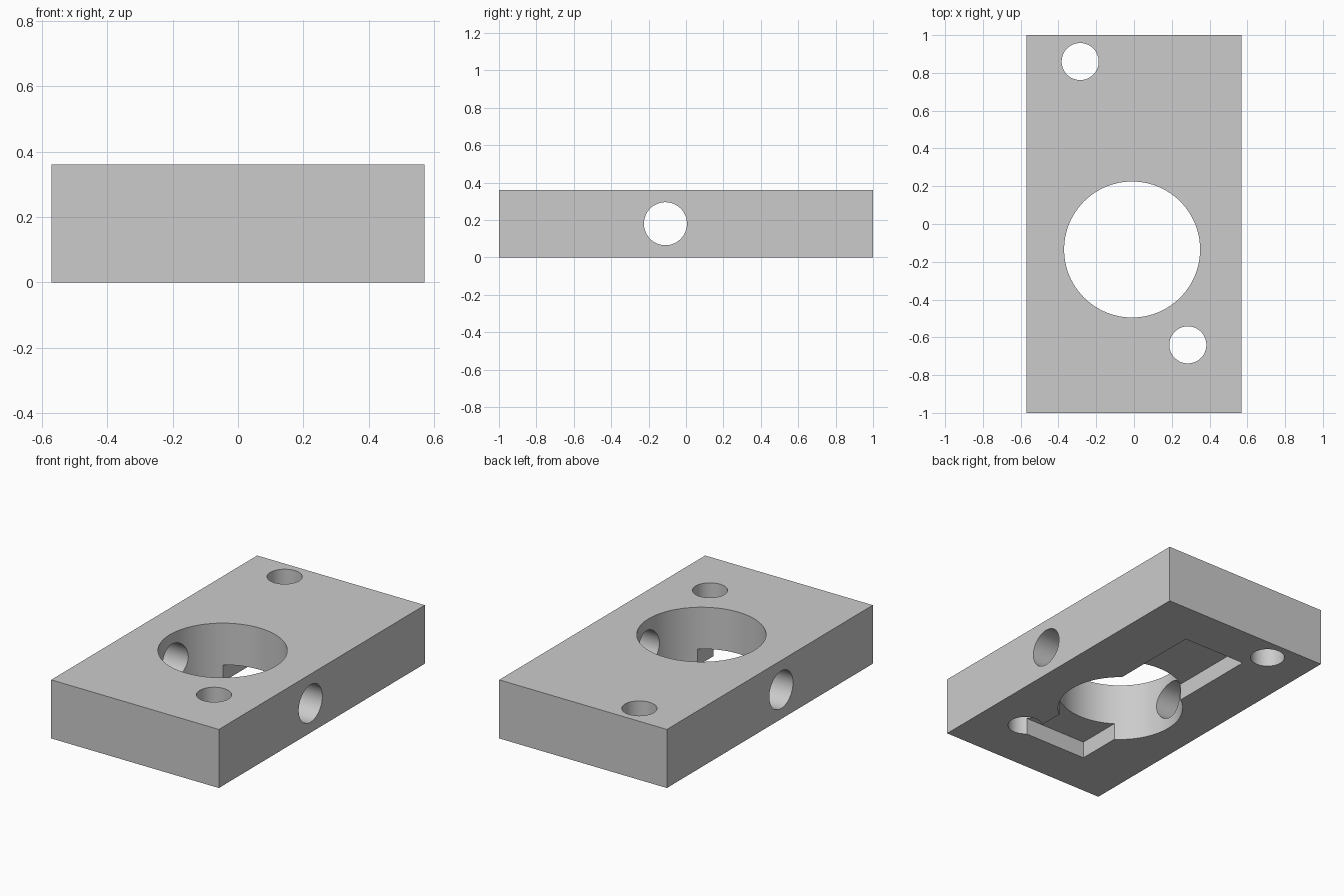
import bpy
import math

default = bpy.data.objects.get("Cube")
if default:
    bpy.data.objects.remove(default, do_unlink=True)

WIDTH, LENGTH, HEIGHT = 1.14, 2.0, 0.36

grey = bpy.data.materials.new("light grey")
grey.use_nodes = True
colour = (0.6, 0.6, 0.6, 1)
grey.diffuse_color = colour
grey.node_tree.nodes["Principled BSDF"].inputs["Base Color"].default_value = colour


def box(name, location, size):
    bpy.ops.mesh.primitive_cube_add(size=1, location=location)
    obj = bpy.context.object
    obj.name = name
    obj.scale = size
    bpy.ops.object.transform_apply(location=False, rotation=False, scale=True)
    return obj


def drill(name, location, radius, depth, along_x=False):
    tilt = (0, math.pi / 2, 0) if along_x else (0, 0, 0)
    bpy.ops.mesh.primitive_cylinder_add(vertices=96, radius=radius, depth=depth,
                                        location=location, rotation=tilt)
    bpy.context.object.name = name
    return bpy.context.object


# Solid block
block = box("mounting_block", (0, 0, HEIGHT / 2), (WIDTH, LENGTH, HEIGHT))
block.data.materials.append(grey)

# Main bore, two screw holes, cross hole and underside slot
mid = HEIGHT / 2
cutters = [
    drill("main_bore_cutter", (-0.01, -0.135, mid), 0.36, 1),
    drill("back_screw_hole_cutter", (-0.285, 0.86, mid), 0.098, 1),
    drill("front_screw_hole_cutter", (0.285, -0.64, mid), 0.098, 1),
    drill("cross_hole_cutter", (0, -0.11, mid), 0.115, 2, along_x=True),
    box("underside_slot_cutter", (0, 0.005, 0), (0.428, 1.43, 0.208)),
]

bpy.context.view_layer.objects.active = block
for cutter in cutters:
    cutter.hide_render = True
    cut = block.modifiers.new(cutter.name, "BOOLEAN")
    cut.operation = "DIFFERENCE"
    cut.solver = "EXACT"
    cut.object = cutter
    bpy.ops.object.modifier_apply(modifier=cut.name)
    bpy.data.objects.remove(cutter, do_unlink=True)

# Smooth bores with crisp rims
bpy.ops.object.select_all(action="DESELECT")
block.select_set(True)
bpy.ops.object.shade_smooth_by_angle(angle=math.radians(30))
